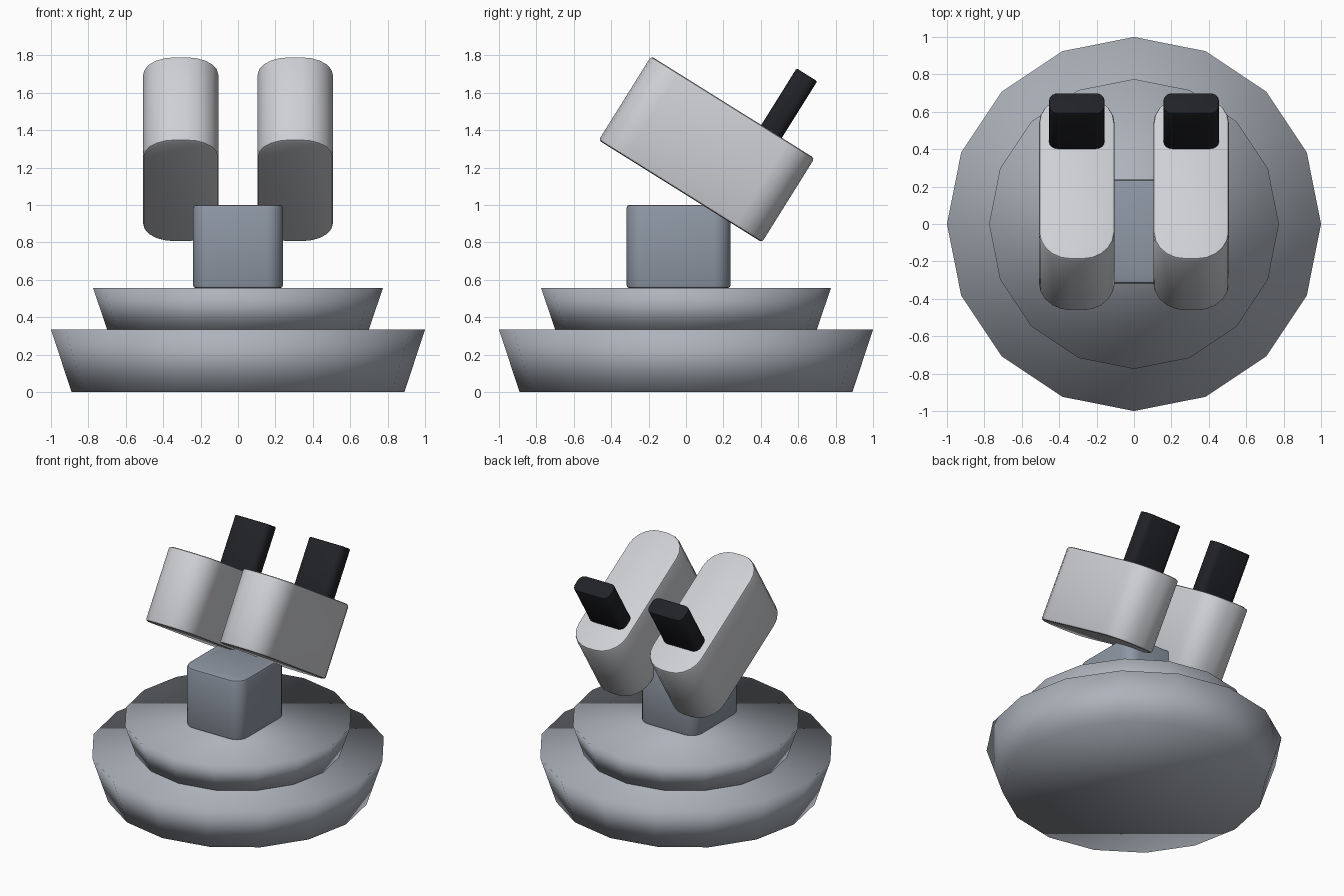
import bpy, bmesh, math
from mathutils import Matrix, Vector

if "Cube" in bpy.data.objects:
    bpy.data.objects.remove(bpy.data.objects["Cube"])


def material(name, rgb):
    m = bpy.data.materials.new(name)
    m.diffuse_color = (*rgb, 1)
    m.use_nodes = True
    m.node_tree.nodes["Principled BSDF"].inputs["Base Color"].default_value = m.diffuse_color
    return m


BASE = material("base_grey", (0.42, 0.45, 0.50))
NECK = material("blue_grey", (0.27, 0.31, 0.37))
LIGHT = material("light_grey", (0.62, 0.63, 0.66))
BLACK = material("black", (0.015, 0.016, 0.02))


def add_object(name, bm, mat):
    mesh = bpy.data.meshes.new(name)
    bm.to_mesh(mesh)
    bm.free()
    mesh.materials.append(mat)
    ob = bpy.data.objects.new(name, mesh)
    bpy.context.collection.objects.link(ob)
    return ob


def smooth(ob, angle=None):
    bpy.ops.object.select_all(action='DESELECT')
    ob.select_set(True)
    bpy.context.view_layer.objects.active = ob
    if angle is None:
        bpy.ops.object.shade_smooth()
    else:
        bpy.ops.object.shade_smooth_by_angle(angle=math.radians(angle))


def tier(name, r_bottom, r_top, z0, z1):
    bm = bmesh.new()
    bmesh.ops.create_cone(bm, cap_ends=True, segments=16, radius1=r_bottom,
                          radius2=r_top, depth=z1 - z0,
                          matrix=Matrix.Translation((0, 0, (z0 + z1) / 2)))
    smooth(add_object(name, bm, BASE))


def rounded_box(name, size, centre, radius, rim, mat, frame=Matrix.Identity(4)):
    """Box with rounded upright edges and a fine bevel around both caps."""
    bm = bmesh.new()
    bmesh.ops.create_cube(bm, size=1, matrix=Matrix.Diagonal((*size, 1)))
    upright = [e for e in bm.edges
               if abs(e.verts[0].co.z - e.verts[1].co.z) > 1e-4]
    bmesh.ops.bevel(bm, geom=upright, offset=radius, offset_type='OFFSET',
                    segments=5, profile=0.5, affect='EDGES')
    rims = [e for e in bm.edges
            if abs(e.verts[0].co.z - e.verts[1].co.z) < 1e-4]
    bmesh.ops.bevel(bm, geom=rims, offset=rim, offset_type='OFFSET',
                    segments=2, profile=0.5, affect='EDGES')
    bm.transform(frame @ Matrix.Translation(Vector(centre)))
    smooth(add_object(name, bm, mat), 40)


# Stepped base
tier("lower_base", 0.89, 1.0, 0, 0.335)
tier("upper_base", 0.70, 0.775, 0.335, 0.557)

# Neck block
rounded_box("neck", (0.48, 0.555, 0.445), (0, -0.04, 0.778), 0.09, 0.015, NECK)

# Twin tilted pods, each with a black fin near the back
for side, x in (("left", -0.306), ("right", 0.306)):
    tilt = (Matrix.Translation((x, 0.11, 1.298))
            @ Matrix.Rotation(math.radians(-32), 4, 'X'))
    rounded_box(side + "_pod", (0.405, 1.03, 0.53), (0, 0, 0),
                0.17, 0.016, LIGHT, tilt)
    rounded_box(side + "_fin", (0.296, 0.13, 0.42), (0, 0.244, 0.412),
                0.045, 0.008, BLACK, tilt)
